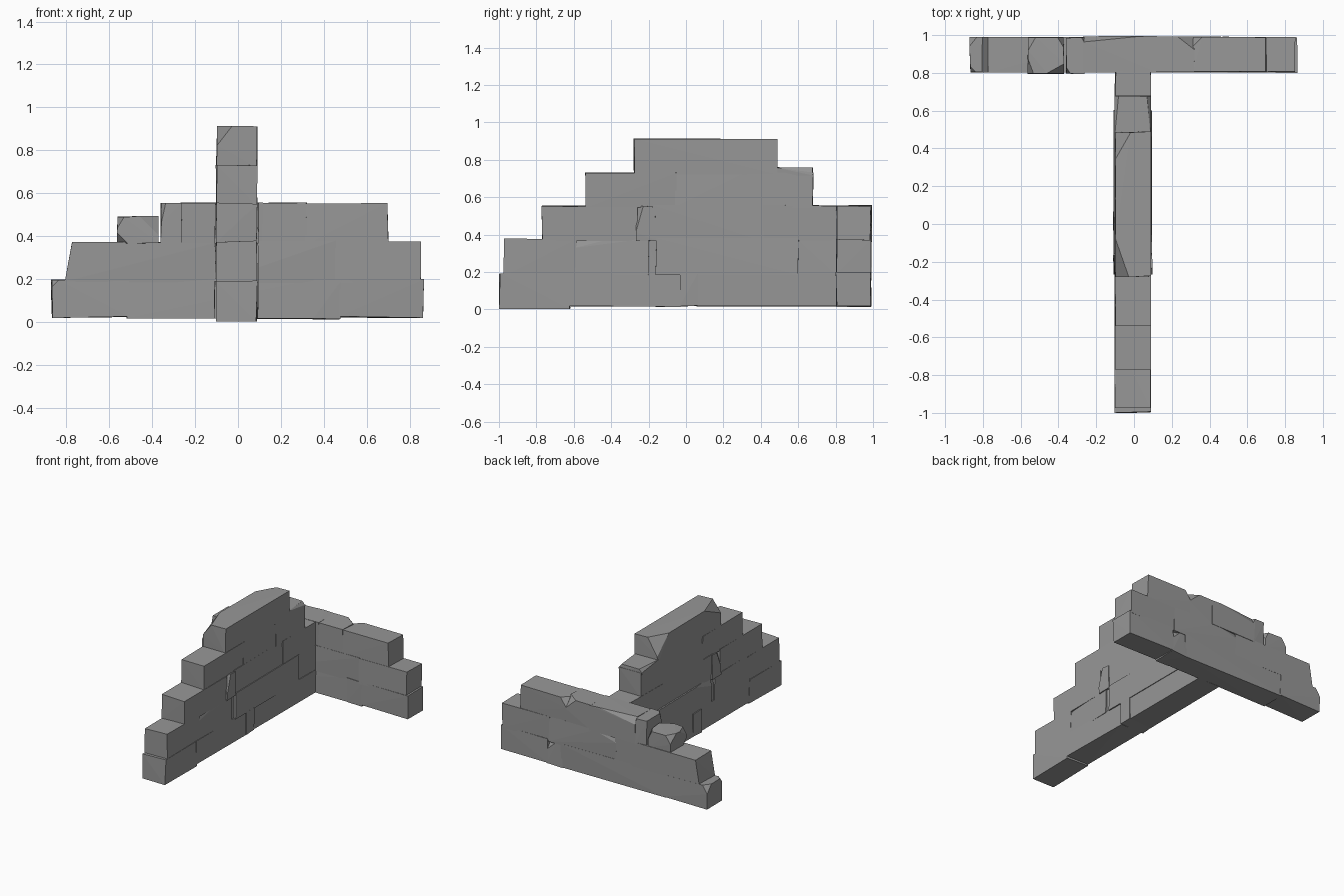
import bpy, bmesh, random
from mathutils import Vector

random.seed(4)
JIT = 0.004

stone_mat = bpy.data.materials.new("dark_stone")
stone_mat.diffuse_color = (0.31, 0.31, 0.31, 1)


def add_stone(bm, lo, hi, cuts=(), shear=None):
    """Rough block: jittered corners; each cut (sx,sy,sz,dx,dy,dz) chips off one corner."""
    chips = {c[:3]: c[3:] for c in cuts}
    pts = []
    for sx in (-1, 1):
        for sy in (-1, 1):
            for sz in (-1, 1):
                s = (sx, sy, sz)
                p = Vector([(hi if s[i] > 0 else lo)[i] for i in range(3)])
                if shear and sz > 0 and s[shear[0]] == shear[1]:
                    p[shear[0]] += shear[2]
                p += Vector([random.uniform(-JIT, JIT) for _ in range(3)])
                if s in chips:
                    for i in range(3):
                        q = p.copy()
                        q[i] -= s[i] * chips[s][i]
                        pts.append(q)
                else:
                    pts.append(p)
    verts = []
    for p in pts:
        p.y = max(-1, min(1, p.y))
        p.z = max(0, p.z)
        verts.append(bm.verts.new(p))
    bmesh.ops.convex_hull(bm, input=verts)


def course(name, stones):
    bm = bmesh.new()
    for s in stones:
        add_stone(bm, *s)
    # merge nearly flat triangle pairs into clean faces
    bmesh.ops.dissolve_limit(bm, angle_limit=0.01, verts=bm.verts[:], edges=bm.edges[:])
    bmesh.ops.recalc_face_normals(bm, faces=bm.faces[:])
    me = bpy.data.meshes.new(name)
    bm.to_mesh(me)
    bm.free()
    me.materials.append(stone_mat)
    bpy.context.collection.objects.link(bpy.data.objects.new(name, me))


def along_y(y0, y1, z0, z1, cuts=(), out=0.0, shear=None):
    return (-0.1 - out, y0, z0), (0.087 + out, y1, z1), cuts, shear


def along_x(x0, x1, z0, z1, cuts=(), y0=0.804, y1=0.988, shear=None):
    return (x0, y0, z0), (x1, y1, z1), cuts, shear


# Long stepped wall (courses sink slightly into the one below)
course("long_wall_course_1", [
    along_y(-0.996, -0.62, 0.004, 0.19),
    along_y(-0.628, -0.03, 0.016, 0.195),
    along_y(-0.035, 0.065, 0.018, 0.192, out=0.008),
    along_y(0.057, 0.81, 0.018, 0.195)])
course("long_wall_course_2", [
    along_y(-0.972, -0.59, 0.182, 0.375),
    along_y(-0.598, -0.2, 0.182, 0.378, [(1, -1, 1, 0.012, 0.2, 0.05)]),
    along_y(-0.21, -0.15, 0.182, 0.378, out=-0.01),
    along_y(-0.16, 0.6, 0.182, 0.38, [(-1, -1, 1, 0.02, 0.2, 0.06)], out=0.005),
    along_y(0.592, 0.81, 0.182, 0.378)])
course("long_wall_course_3", [
    along_y(-0.77, -0.26, 0.366, 0.553),
    along_y(-0.268, -0.165, 0.366, 0.55,
            [(1, -1, 1, 0.045, 0.04, 0.14), (-1, -1, 1, 0.04, 0.05, 0.12)], out=0.008),
    along_y(-0.175, 0.42, 0.366, 0.557),
    along_y(0.412, 0.81, 0.366, 0.555)])
course("long_wall_course_4", [
    along_y(-0.538, -0.052, 0.543, 0.732),
    along_y(-0.06, 0.34, 0.543, 0.735),
    along_y(0.332, 0.678, 0.543, 0.733)])
course("long_wall_capstone", [
    along_y(-0.278, 0.487, 0.722, 0.91,
            [(-1, 1, 1, 0.08, 0.14, 0.13), (-1, -1, 1, 0.07, 0.2, 0.09)]),
    # sloping wedge of stone beside the capstone
    along_y(0.47, 0.675, 0.715, 0.757, [(-1, 1, 1, 0.02, 0.19, 0.025),
                                        (1, 1, 1, 0.02, 0.19, 0.025)])])

# Low cross wall
course("cross_wall_course_1", [
    along_x(-0.868, -0.51, 0.022, 0.195, [(-1, -1, 1, 0.03, 0.03, 0.03),
                                          (-1, 1, 1, 0.04, 0.05, 0.06)]),
    along_x(-0.518, 0.358, 0.018, 0.197),
    along_x(0.35, 0.48, 0.016, 0.2, [(1, 1, 1, 0.09, 0.06, 0.08)]),
    along_x(0.472, 0.865, 0.022, 0.197)])
course("cross_wall_course_2", [
    along_x(-0.808, -0.1, 0.184, 0.37, shear=(0, -1, 0.038)),
    along_x(-0.108, 0.46, 0.184, 0.377, [(-1, 1, 1, 0.18, 0.015, 0.05)]),
    along_x(0.452, 0.853, 0.184, 0.375)])
course("cross_wall_course_3", [
    along_x(-0.265, 0.118, 0.36, 0.556, [(-1, 1, 1, 0.3, 0.03, 0.05)], y1=0.995),
    along_x(0.11, 0.32, 0.36, 0.553, [(1, 1, 1, 0.09, 0.07, 0.08)]),
    along_x(0.312, 0.698, 0.36, 0.55, [(-1, 1, 1, 0.05, 0.05, 0.07)])])

# Loose rubble on the broken end
course("loose_rubble", [
    along_x(-0.358, -0.262, 0.36, 0.553, [(-1, -1, 1, 0.02, 0.03, 0.09),
                                          (1, 1, 1, 0.02, 0.03, 0.04)], y0=0.796),
    along_x(-0.562, -0.372, 0.364, 0.49, [(-1, 1, 1, 0.04, 0.07, 0.06),
                                          (-1, -1, 1, 0.03, 0.08, 0.05),
                                          (1, -1, 1, 0.09, 0.05, 0.09),
                                          (-1, -1, -1, 0.05, 0.05, 0.05),
                                          (1, 1, 1, 0.03, 0.05, 0.06)], y0=0.796)])
